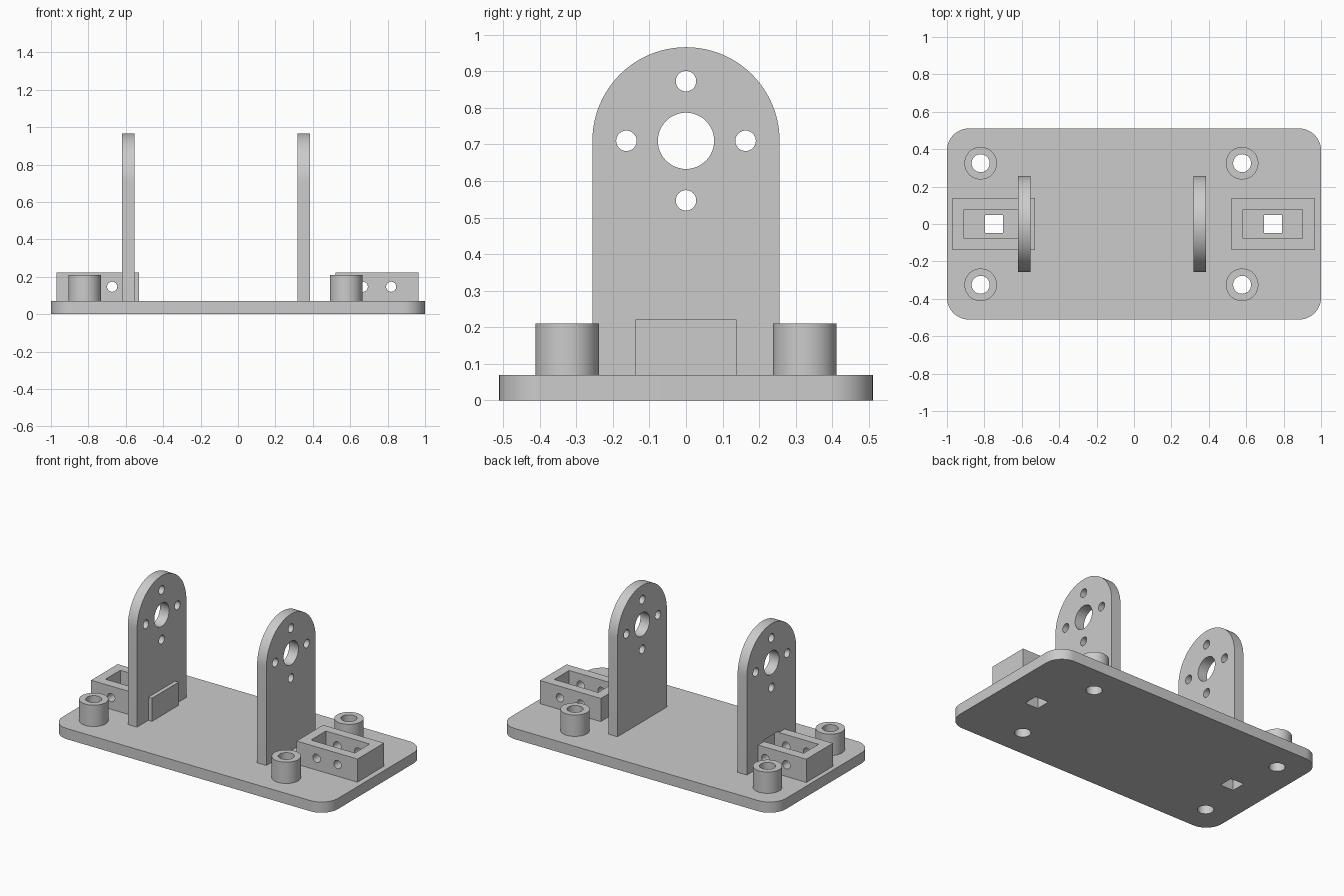
import bpy
import bmesh
import math
from mathutils import Matrix, Vector

cube = bpy.data.objects.get("Cube")
if cube:
    bpy.data.objects.remove(cube, do_unlink=True)

grey = bpy.data.materials.new("plain grey")
grey.use_nodes = True
grey.diffuse_color = (0.6, 0.6, 0.6, 1)
grey.node_tree.nodes["Principled BSDF"].inputs["Base Color"].default_value = (0.6, 0.6, 0.6, 1)

BASE_TOP = 0.07
BOX_TOP = 0.222
EYE_Z = 0.71


def finish(name, bm):
    mesh = bpy.data.meshes.new(name)
    bmesh.ops.recalc_face_normals(bm, faces=bm.faces)
    bm.to_mesh(mesh)
    bm.free()
    mesh.materials.append(grey)
    ob = bpy.data.objects.new(name, mesh)
    bpy.context.collection.objects.link(ob)
    return ob


def box(name, x0, x1, half_y, z0, z1, corner=0):
    bm = bmesh.new()
    bmesh.ops.create_cube(bm, size=1)
    for v in bm.verts:
        v.co = Vector((x1 if v.co.x > 0 else x0,
                       half_y if v.co.y > 0 else -half_y,
                       z1 if v.co.z > 0 else z0))
    if corner:
        upright = [e for e in bm.edges if abs(e.verts[0].co.z - e.verts[1].co.z) > 0.01]
        bmesh.ops.bevel(bm, geom=upright, offset=corner, segments=12,
                        profile=0.5, affect='EDGES')
    return finish(name, bm)


def cylinder(name, centre, radius, length, axis='Z', sides=48):
    turn = {'X': Matrix.Rotation(math.pi / 2, 4, 'Y'),
            'Y': Matrix.Rotation(math.pi / 2, 4, 'X'),
            'Z': Matrix.Identity(4)}[axis]
    bm = bmesh.new()
    bmesh.ops.create_cone(bm, cap_ends=True, segments=sides, radius1=radius, radius2=radius,
                          depth=length, matrix=Matrix.Translation(centre) @ turn)
    return finish(name, bm)


def arch(name, x0, x1, half_y):
    # Upright plate with a half-round top
    steps = 48
    profile = [(-half_y, BASE_TOP), (half_y, BASE_TOP)]
    for i in range(steps + 1):
        a = math.pi * i / steps
        profile.append((half_y * math.cos(a), EYE_Z + half_y * math.sin(a)))
    bm = bmesh.new()
    face = bm.faces.new([bm.verts.new((x0, y, z)) for y, z in profile])
    wall = bmesh.ops.extrude_face_region(bm, geom=[face])
    moved = [g for g in wall["geom"] if isinstance(g, bmesh.types.BMVert)]
    bmesh.ops.translate(bm, verts=moved, vec=(x1 - x0, 0, 0))
    return finish(name, bm)


def cut(ob, cutters):
    bpy.context.view_layer.objects.active = ob
    for cutter in cutters:
        mod = ob.modifiers.new("cut", 'BOOLEAN')
        mod.operation = 'DIFFERENCE'
        mod.solver = 'EXACT'
        mod.object = cutter
        bpy.ops.object.modifier_apply(modifier=mod.name)
        bpy.data.objects.remove(cutter, do_unlink=True)


parts = []
posts = [(x, y) for x in (-0.82, 0.578) for y in (-0.325, 0.325)]
box_centres = {"right": -0.749, "left": 0.743}

# Base plate with screw holes and square cable slots
base = box("base_plate", -1, 1, 0.511, 0, BASE_TOP, corner=0.118)
cut(base, [cylinder("cutter", (x, y, 0), 0.048, 1) for x, y in posts]
    + [box("cutter", c - 0.048, c + 0.048, 0.048, -0.1, 0.2) for c in box_centres.values()])
parts.append(base)

# Hollow screw posts
for i, (x, y) in enumerate(posts):
    post = cylinder(f"screw_post_{i + 1}", (x, y, (BASE_TOP + 0.21) / 2), 0.087, 0.21 - BASE_TOP)
    cut(post, [cylinder("cutter", (x, y, 0), 0.048, 1)])
    parts.append(post)

# Open-topped boxes with cross holes
for side, c in box_centres.items():
    holder = box(f"{side}_holder_box", c - 0.221, c + 0.221, 0.138, BASE_TOP, BOX_TOP)
    cut(holder, [box("cutter", c - 0.159, c + 0.159, 0.077, 0, 0.3)]
        + [cylinder("cutter", (c + s * 0.076, 0, 0.147), 0.027, 1, 'Y', 32) for s in (-1, 1)])
    parts.append(holder)

# Upright brackets with a main bore and four bolt holes
for side, x0 in (("right", -0.621), ("left", 0.318)):
    bracket = arch(f"{side}_bracket", x0, x0 + 0.067, 0.256)
    cutters = [cylinder("cutter", (x0, 0, EYE_Z), 0.077, 0.5, 'X')]
    for dy, dz in ((1, 0), (-1, 0), (0, 1), (0, -1)):
        cutters.append(cylinder("cutter", (x0, dy * 0.163, EYE_Z + dz * 0.163), 0.028, 0.5, 'X', 32))
    # The box pocket bites into the bracket that crosses it
    if side == "right":
        c = box_centres[side]
        cutters.append(box("cutter", c - 0.159, c + 0.159, 0.077, 0, BOX_TOP + 0.01))
    cut(bracket, cutters)
    parts.append(bracket)

# Smooth round walls, crisp edges
bpy.ops.object.select_all(action='DESELECT')
for ob in parts:
    ob.select_set(True)
bpy.context.view_layer.objects.active = parts[0]
bpy.ops.object.shade_smooth_by_angle(angle=math.radians(30))
